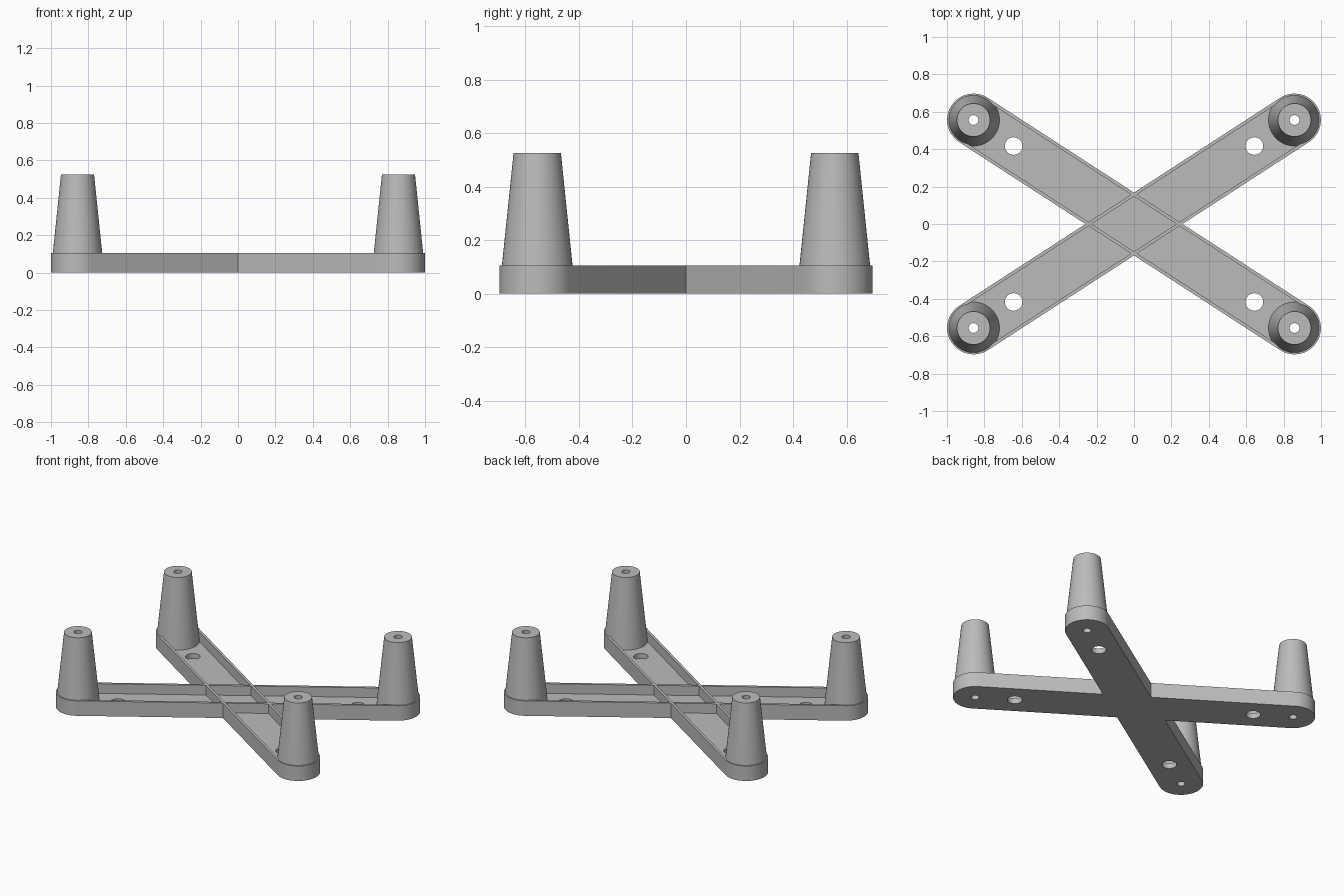
import bpy, bmesh, math
from mathutils import Vector

cube = bpy.data.objects.get("Cube")
if cube:
    bpy.data.objects.remove(cube, do_unlink=True)

# Main dimensions
LEG_X, LEG_Y = 0.858, 0.556        # leg centres
ARM_R, WALL = 0.141, 0.0175        # arm half width, rim thickness
RIM_Z, FLOOR_Z, TOP_Z = 0.105, 0.037, 0.525
BORE_R, HOLE_R = 0.026, 0.047
HOLE_AT = 0.75                     # hole position along the arm
ANGLE = math.atan2(LEG_Y, LEG_X)
REACH = math.hypot(LEG_X, LEG_Y)

grey = bpy.data.materials.new("light grey plastic")
grey.use_nodes = True
COLOUR = (0.50, 0.50, 0.50, 1)
grey.diffuse_color = COLOUR
grey.node_tree.nodes["Principled BSDF"].inputs["Base Color"].default_value = COLOUR


def to_object(name, bm):
    bmesh.ops.recalc_face_normals(bm, faces=bm.faces)
    mesh = bpy.data.meshes.new(name)
    bm.to_mesh(mesh)
    bm.free()
    obj = bpy.data.objects.new(name, mesh)
    bpy.context.collection.objects.link(obj)
    mesh.materials.append(grey)
    return obj


def prism(name, outline, z0, z1):
    """Extrude a flat outline between two heights."""
    bm = bmesh.new()
    face = bm.faces.new([bm.verts.new((x, y, z0)) for x, y in outline])
    geom = bmesh.ops.extrude_face_region(bm, geom=[face])["geom"]
    for v in geom:
        if isinstance(v, bmesh.types.BMVert):
            v.co.z = z1
    return to_object(name, bm)


def stadium(radius, angle, n=32):
    """Rounded bar outline, turned about the centre."""
    pts = []
    for side in (0, 1):
        for i in range(n + 1):
            a = math.pi * (side + i / n) - math.pi / 2
            x = radius * math.cos(a) + (-REACH if side else REACH)
            y = radius * math.sin(a)
            pts.append((x * math.cos(angle) - y * math.sin(angle),
                        x * math.sin(angle) + y * math.cos(angle)))
    return pts


def circle(cx, cy, r, n=48):
    return [(cx + r * math.cos(2 * math.pi * i / n),
             cy + r * math.sin(2 * math.pi * i / n)) for i in range(n)]


def boolean(target, tool, operation):
    """Apply an exact boolean and discard the tool."""
    mod = target.modifiers.new("bool", 'BOOLEAN')
    mod.operation, mod.solver, mod.object = operation, 'EXACT', tool
    bpy.ops.object.select_all(action='DESELECT')
    bpy.context.view_layer.objects.active = target
    target.select_set(True)
    bpy.ops.object.modifier_apply(modifier=mod.name)
    bpy.data.objects.remove(tool, do_unlink=True)


def smooth(obj):
    bpy.ops.object.select_all(action='DESELECT')
    bpy.context.view_layer.objects.active = obj
    obj.select_set(True)
    bpy.ops.object.shade_smooth_by_angle(angle=math.radians(30))


def tray(name, angle):
    """Long arm with a floor and a thin raised rim."""
    arm = prism(name, stadium(ARM_R, angle), 0, RIM_Z)
    pocket = prism("pocket_cutter", stadium(ARM_R - WALL, angle), FLOOR_Z, RIM_Z + 0.1)
    boolean(arm, pocket, 'DIFFERENCE')
    return arm


# Crossed arms, with the rims running on through the centre
base = tray("cross_base", ANGLE)
boolean(base, tray("second_arm", -ANGLE), 'UNION')

CORNERS = [("front_right", -1, -1), ("front_left", 1, -1),
           ("back_right", -1, 1), ("back_left", 1, 1)]

# Mounting holes in the floor and bores under the legs
for label, sx, sy in CORNERS:
    for k, r in ((HOLE_AT, HOLE_R), (1, BORE_R)):
        hole = prism("hole_cutter", circle(sx * LEG_X * k, sy * LEG_Y * k, r), -0.1, 0.3)
        boolean(base, hole, 'DIFFERENCE')
smooth(base)


def tapered_leg(name, x, y):
    """Hollow cone turned from a four point profile."""
    profile = [(BORE_R, FLOOR_Z), (0.139, FLOOR_Z), (0.0885, TOP_Z), (BORE_R, TOP_Z)]
    bm = bmesh.new()
    verts = [bm.verts.new((r, 0, z)) for r, z in profile]
    edges = [bm.edges.new((verts[i], verts[(i + 1) % 4])) for i in range(4)]
    bmesh.ops.spin(bm, geom=verts + edges, cent=(0, 0, 0), axis=(0, 0, 1),
                   angle=2 * math.pi, steps=48, use_duplicate=False)
    bmesh.ops.remove_doubles(bm, verts=bm.verts, dist=1e-5)
    bmesh.ops.translate(bm, verts=bm.verts, vec=Vector((x, y, 0)))
    smooth(to_object(name, bm))


# Four tapered legs
for label, sx, sy in CORNERS:
    tapered_leg(label + "_leg", sx * LEG_X, sy * LEG_Y)
